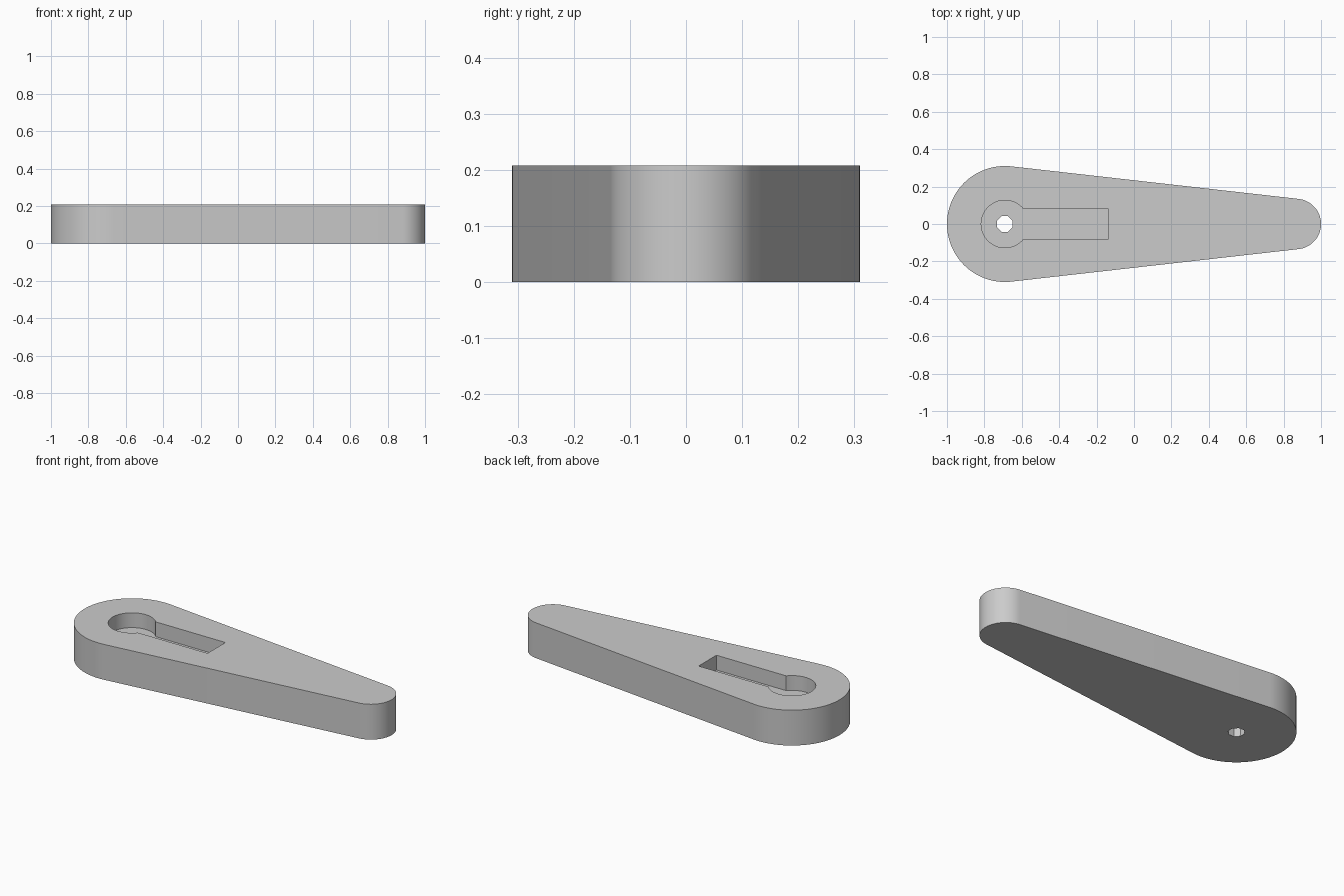
import bpy, bmesh, math

if "Cube" in bpy.data.objects:
    bpy.data.objects.remove(bpy.data.objects["Cube"])

HEIGHT = 0.208
HUB_X, HUB_R = -0.69, 0.31      # wide end
TIP_X, TIP_R = 0.865, 0.135     # narrow end
POCKET_DEPTH = 0.087


def arc(cx, r, start, end, n):
    """Points on an arc centred on the x axis, both ends included."""
    return [(cx + r * math.cos(start + (end - start) * i / n),
             r * math.sin(start + (end - start) * i / n)) for i in range(n + 1)]


def prism(name, outline, z0, z1):
    """Extrude a closed outline straight up."""
    bm = bmesh.new()
    face = bm.faces.new([bm.verts.new((x, y, z0)) for x, y in outline])
    top = bmesh.ops.extrude_face_region(bm, geom=[face])["geom"]
    bmesh.ops.translate(bm, vec=(0, 0, z1 - z0),
                        verts=[v for v in top if isinstance(v, bmesh.types.BMVert)])
    bmesh.ops.recalc_face_normals(bm, faces=bm.faces)
    mesh = bpy.data.meshes.new(name)
    bm.to_mesh(mesh)
    bm.free()
    obj = bpy.data.objects.new(name, mesh)
    bpy.context.collection.objects.link(obj)
    return obj


grey = bpy.data.materials.new("grey plastic")
grey.diffuse_color = (0.6, 0.6, 0.6, 1)
grey.use_nodes = True
grey.node_tree.nodes["Principled BSDF"].inputs["Base Color"].default_value = grey.diffuse_color

# Tapered arm: two round ends joined by tangent sides
t = math.acos((HUB_R - TIP_R) / (TIP_X - HUB_X))
arm = prism("tapered_arm",
            arc(TIP_X, TIP_R, -t, t, 40) + arc(HUB_X, HUB_R, t, 2 * math.pi - t, 64),
            0, HEIGHT)
arm.data.materials.append(grey)

# Keyhole pocket: round recess with a straight slot
pocket_r, slot_half, slot_end = 0.127, 0.083, -0.14
a = math.asin(slot_half / pocket_r)
pocket = prism("pocket_cutter",
               arc(HUB_X, pocket_r, a, 2 * math.pi - a, 48)
               + [(slot_end, -slot_half), (slot_end, slot_half)],
               HEIGHT - POCKET_DEPTH, HEIGHT + 0.1)

# Octagonal screw hole through the pocket floor
hole = prism("hole_cutter",
             arc(HUB_X, 0.045, math.pi / 8, 2 * math.pi - math.pi / 8, 7),
             -0.1, HEIGHT + 0.1)

bpy.context.view_layer.objects.active = arm
arm.select_set(True)
for cutter in (pocket, hole):
    mod = arm.modifiers.new(cutter.name, 'BOOLEAN')
    mod.operation = 'DIFFERENCE'
    mod.solver = 'EXACT'
    mod.object = cutter
    bpy.ops.object.modifier_apply(modifier=mod.name)
    bpy.data.objects.remove(cutter)

bpy.ops.object.shade_smooth_by_angle(angle=math.radians(30))
